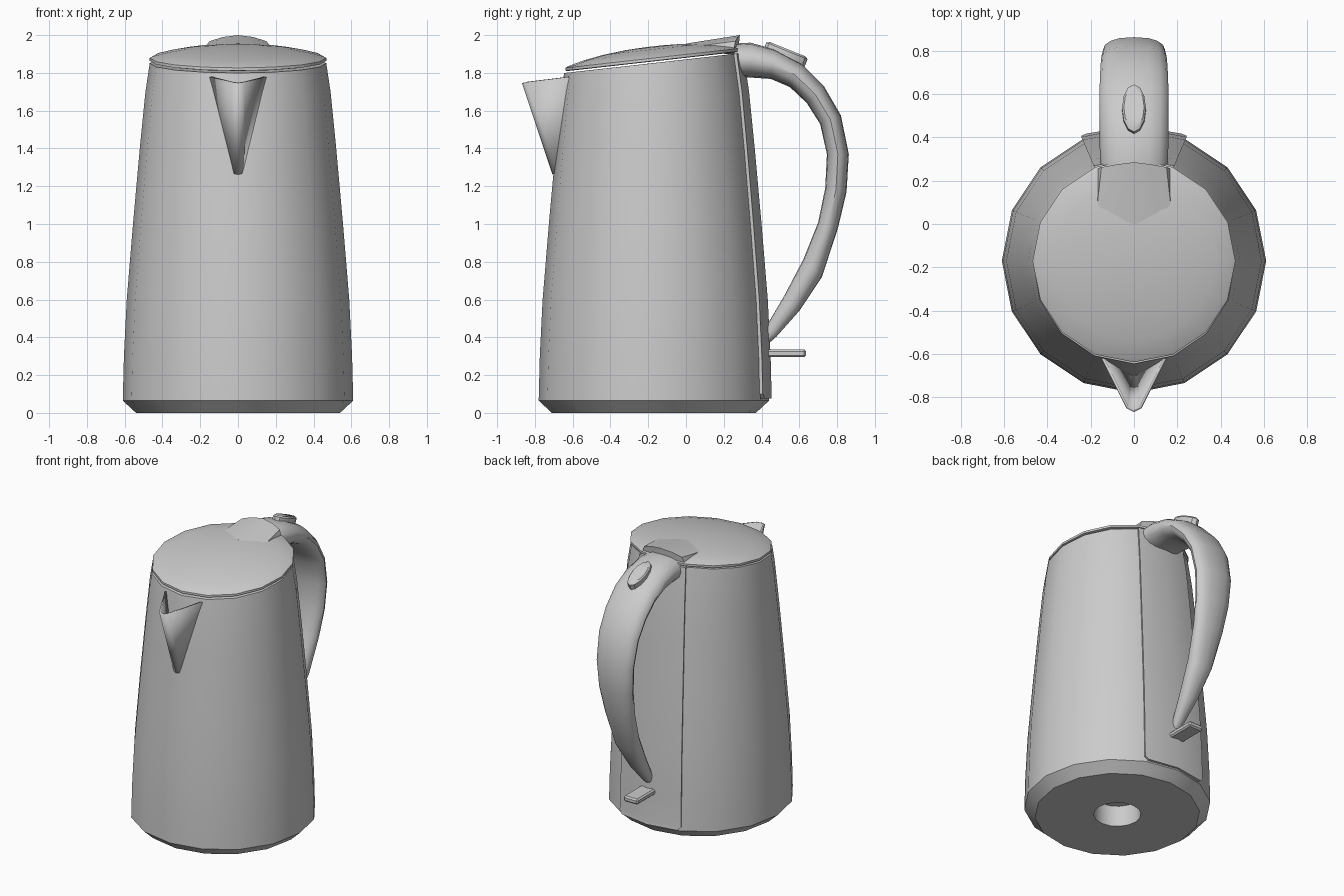
import bpy, bmesh
from math import sin, cos, pi, radians
from mathutils import Vector, Matrix

if "Cube" in bpy.data.objects:
    bpy.data.objects.remove(bpy.data.objects["Cube"])

CY = -0.17          # body axis in y
SLOPE = 0.112       # tilt of the rim and lid
PROFILE = [(0.065, 0.61), (0.3, 0.604), (0.6, 0.589), (1.0, 0.556),
           (1.4, 0.52), (1.7, 0.49), (2.0, 0.445)]


def radius(z):
    for (z0, r0), (z1, r1) in zip(PROFILE, PROFILE[1:]):
        if z <= z1:
            return r0 + (r1 - r0) * (z - z0) / (z1 - z0)
    return PROFILE[-1][1]


def finish(name, bm, smooth=True):
    bmesh.ops.recalc_face_normals(bm, faces=bm.faces)
    me = bpy.data.meshes.new(name)
    bm.to_mesh(me)
    bm.free()
    ob = bpy.data.objects.new(name, me)
    bpy.context.collection.objects.link(ob)
    if smooth:
        bpy.ops.object.select_all(action='DESELECT')
        ob.select_set(True)
        bpy.context.view_layer.objects.active = ob
        bpy.ops.object.shade_smooth_by_angle(angle=radians(35))
    return ob


def loft(name, rings, closed=True, caps=True):
    bm = bmesh.new()
    vs = [[bm.verts.new(p) for p in ring] for ring in rings]
    n = len(rings[0])
    for a, b in zip(vs, vs[1:]):
        for i in range(n if closed else n - 1):
            j = (i + 1) % n
            bm.faces.new((a[i], a[j], b[j], b[i]))
    if caps:
        bm.faces.new(vs[0])
        bm.faces.new(vs[-1])
    return finish(name, bm)


def ring(r, z, tilt=0.0, n=16):
    return [(r * cos(2 * pi * i / n), CY + r * sin(2 * pi * i / n),
             z + tilt * r * sin(2 * pi * i / n)) for i in range(n)]


def rim_z(r, a, z):
    return z + SLOPE * r * sin(a)


def body_top(z, extra=0.0):
    pts = []
    for i in range(16):
        a = 2 * pi * i / 16
        zz = rim_z(0.47, a, z)
        r = radius(zz) + extra
        pts.append((r * cos(a), CY + r * sin(a), zz))
    return pts


# Body with chamfered foot and round socket underneath
rings = [ring(0.155, 0.15), ring(0.155, 0), ring(0.54, 0)]
rings += [ring(r, z) for z, r in PROFILE[:-1]]
rings += [body_top(1.852)]
loft("body", rings)

# Domed lid, tilted with the rim
lid = [(0.452, 1.861), (0.468, 1.864), (0.468, 1.879), (0.455, 1.886),
       (0.37, 1.908), (0.27, 1.925), (0.15, 1.937), (0.04, 1.941)]
loft("lid", [ring(r, z, SLOPE) for r, z in lid])

# Hood at the back of the lid
bm = bmesh.new()
half = [(0.08, 0.275, 1.99), (0.15, 0.262, 1.968), (0.178, 0.25, 1.905),
        (0.178, 0.01, 1.905), (0.178, 0.01, 1.935), (0.10, 0.0, 1.945)]
pts = [(0, 0.285, 2.0), (0, 0.0, 1.955), (0, 0.275, 1.9)]
pts += [(s * x, y, z) for s in (1, -1) for x, y, z in half]
for p in pts:
    bm.verts.new(p)
res = bmesh.ops.convex_hull(bm, input=bm.verts)
bmesh.ops.delete(bm, geom=list({v for v in res["geom_interior"]
                 if isinstance(v, bmesh.types.BMVert)}), context='VERTS')
finish("lid_hood", bm)

# Raised back panel, running up to the rim
rings = []
for z in [0.075, 0.1, 0.3, 0.6, 1.0, 1.4, 1.7, 1.855]:
    inset = 2.5 if z < 0.09 else 0
    row = []
    for deg, out in [(67, -0.03), (67, 0.017), (90, 0.014), (113, 0.017), (113, -0.03)]:
        a = radians(deg + (inset if deg < 90 else -inset if deg > 90 else 0))
        zz = rim_z(0.47, a, z) if z > 1.8 else z
        r = radius(zz) + out
        row.append((r * cos(a), CY + r * sin(a), zz))
    rings.append(row)
loft("back_panel", rings)

# Pouring spout: open thin V-shaped shell
top = [(-0.155, -0.61, 1.78), (-0.035, -0.85, 1.75), (0, -0.868, 1.745),
       (0.035, -0.85, 1.75), (0.155, -0.61, 1.78)]
low = [(-0.035, -0.675, 1.27), (-0.02, -0.70, 1.265), (0, -0.707, 1.262),
       (0.02, -0.70, 1.265), (0.035, -0.675, 1.27)]
spout = loft("spout", [top, low], closed=False, caps=False)
mod = spout.modifiers.new("Thickness", 'SOLIDIFY')
mod.thickness = 0.012
bm = bmesh.new()
bm.from_mesh(spout.data)
if sum((f.normal.y for f in bm.faces)) > 0:     # outside faces forward
    bmesh.ops.reverse_faces(bm, faces=bm.faces)
    bm.to_mesh(spout.data)
bm.free()

# Handle: outer y, z, inner y, z and half width at each station
stations = [(0.25, 1.955, 0.27, 1.78, 0.155), (0.34, 1.96, 0.35, 1.775, 0.158),
            (0.47, 1.925, 0.45, 1.768, 0.16), (0.61, 1.85, 0.55, 1.725, 0.16),
            (0.73, 1.73, 0.64, 1.64, 0.157), (0.82, 1.575, 0.71, 1.53, 0.152),
            (0.862, 1.37, 0.746, 1.37, 0.143), (0.85, 1.17, 0.737, 1.19, 0.13),
            (0.805, 0.98, 0.70, 1.01, 0.113), (0.72, 0.72, 0.62, 0.81, 0.09),
            (0.60, 0.54, 0.52, 0.62, 0.065), (0.48, 0.405, 0.435, 0.475, 0.04),
            (0.43, 0.36, 0.42, 0.44, 0.03)]
rings = []
for oy, oz, iy, iz, w in stations:
    o, i = Vector((0, oy, oz)), Vector((0, iy, iz))
    c, d = (o + i) / 2, (o - i) / 2
    row = []
    for k in range(16):
        a = 2 * pi * k / 16
        sx = abs(cos(a)) ** 0.8 * (1 if cos(a) > 0 else -1)
        row.append(c + Vector((w * sx, 0, 0)) + d * sin(a))
    rings.append(row)
loft("handle", rings)

# Oval lid-release button on the handle
rot = Matrix.Rotation(radians(-22), 4, 'X')
rings = []
for s, h in [(1, -0.05), (1, 0.012), (0.85, 0.022)]:
    rings.append([Matrix.Translation((0, 0.53, 1.905)) @ rot @
                  Vector((0.055 * s * cos(2 * pi * k / 12),
                          0.118 * s * sin(2 * pi * k / 12), h)) for k in range(12)])
loft("release_button", rings)

# Power switch below the handle
bm = bmesh.new()
bmesh.ops.create_cube(bm, size=1, matrix=Matrix.Translation((0, 0.528, 0.315))
                      @ Matrix.Diagonal((0.115, 0.215, 0.04, 1)))
bmesh.ops.bevel(bm, geom=bm.edges[:], offset=0.01, segments=1, affect='EDGES')
finish("power_switch", bm, smooth=False)
